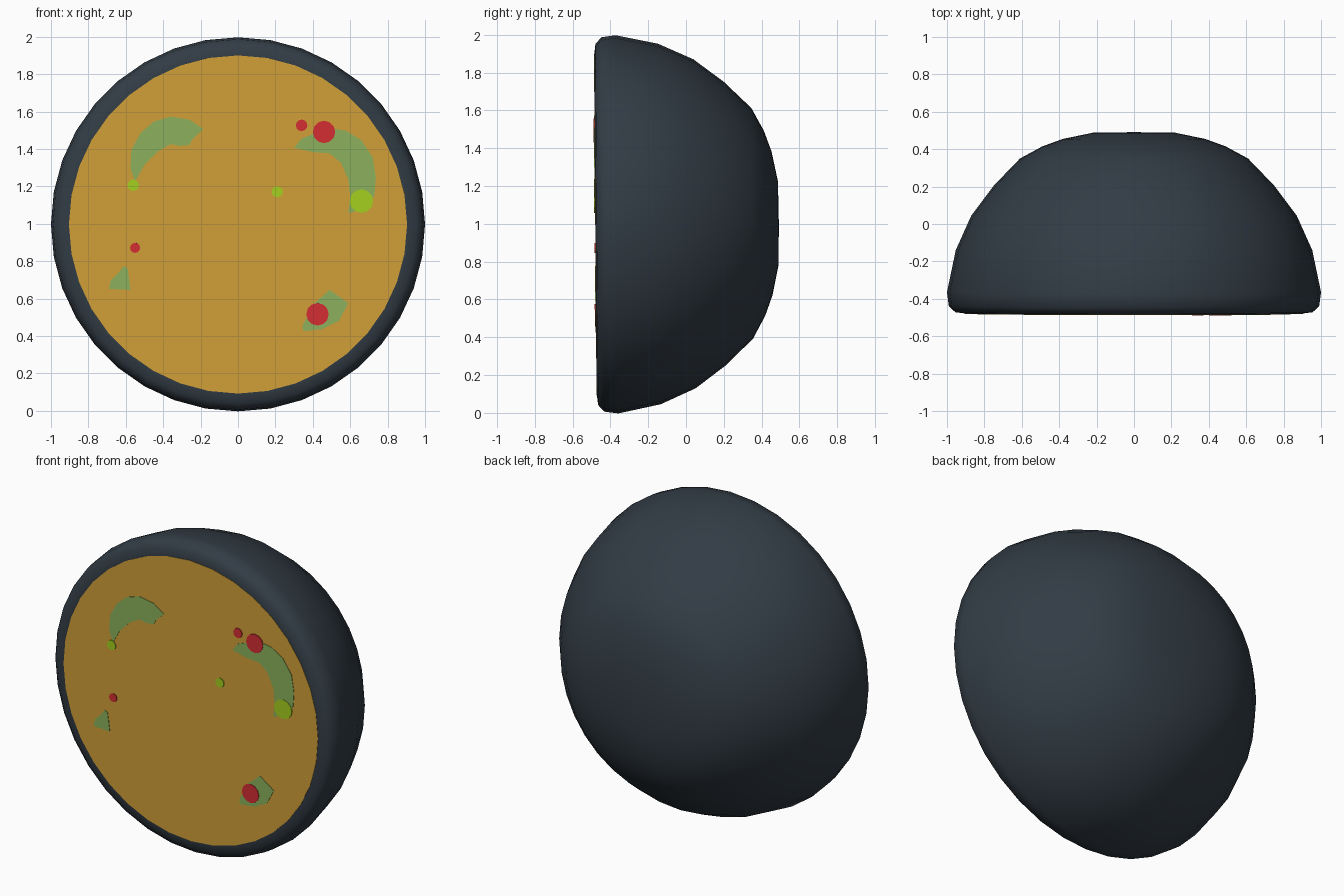
import bpy, bmesh, math
from mathutils import Matrix, Vector

if "Cube" in bpy.data.objects:
    bpy.data.objects.remove(bpy.data.objects["Cube"])

SIDES = 36
FRONT = -0.478
# bowl axis runs along y, raised to z = 1, with a very slight forward lean
PLACE = Matrix.Translation((0, 0, 1)) @ Matrix.Rotation(0.0075, 4, 'X')


def srgb(c):
    c /= 255
    return c / 12.92 if c <= 0.04045 else ((c + 0.055) / 1.055) ** 2.4


def material(name, r, g, b):
    m = bpy.data.materials.new(name)
    m.diffuse_color = (srgb(r), srgb(g), srgb(b), 1)
    m.use_nodes = True
    m.node_tree.nodes["Principled BSDF"].inputs["Base Color"].default_value = m.diffuse_color
    return m


slate = material("dark_slate", 50, 60, 69)
amber = material("amber", 210, 160, 56)
leaf = material("leaf_green", 140, 178, 92)
red = material("red", 212, 46, 50)
lime = material("lime", 165, 208, 32)


def finish(name, bm, mat, smooth=False):
    bmesh.ops.recalc_face_normals(bm, faces=bm.faces)
    bm.transform(PLACE)
    for f in bm.faces:
        f.smooth = smooth
    me = bpy.data.meshes.new(name)
    bm.to_mesh(me)
    bm.free()
    me.materials.append(mat)
    ob = bpy.data.objects.new(name, me)
    bpy.context.collection.objects.link(ob)
    return ob


def plate(name, outline, lift, mat):
    """Thin flat plate on the front, outline in (x, z) relative to the axis."""
    bm = bmesh.new()
    face = bm.faces.new([bm.verts.new((x, FRONT - lift, z)) for x, z in outline])
    ext = bmesh.ops.extrude_face_region(bm, geom=[face], use_keep_orig=True)
    verts = [v for v in ext["geom"] if isinstance(v, bmesh.types.BMVert)]
    bmesh.ops.translate(bm, verts=verts, vec=Vector((0, lift + 0.001, 0)))
    return finish(name, bm, mat)


def circle(cx, cz, r, n):
    return [(cx + r * math.sin(math.tau * i / n), cz + r * math.cos(math.tau * i / n))
            for i in range(n)]


# bowl: lathed profile (radius, y) from the back pole to the front lip
profile = [(0.22, 0.488), (0.38, 0.455), (0.49, 0.415), (0.61, 0.35), (0.75, 0.205),
           (0.87, 0.045), (0.953, -0.14), (1.0, -0.365), (0.99, -0.44), (0.955, -0.472),
           (0.904, FRONT)]
bm = bmesh.new()
rings = [[bm.verts.new((x, y, z)) for x, z in circle(0, 0, r, SIDES)] for r, y in profile]
pole = bm.verts.new((0, 0.491, 0))
for i in range(SIDES):
    j = (i + 1) % SIDES
    bm.faces.new((pole, rings[0][i], rings[0][j]))
    for a, b in zip(rings, rings[1:]):
        bm.faces.new((a[i], b[i], b[j], a[j]))
bm.faces.new(rings[-1])
finish("bowl", bm, slate, smooth=True)

# filling that covers the mouth of the bowl
plate("filling", circle(0, 0, 0.904, SIDES), 0.002, amber)

# green leaf pieces, outlines as (x, z) in world units
leaves = {
    "leaf_upper_left": [(-.55, 1.23), (-.575, 1.3), (-.57, 1.4), (-.52, 1.49), (-.45, 1.55),
                        (-.36, 1.577), (-.26, 1.56), (-.185, 1.51), (-.24, 1.46), (-.26, 1.425),
                        (-.31, 1.42), (-.36, 1.43), (-.43, 1.39), (-.5, 1.32)],
    "leaf_upper_right": [(.30, 1.41), (.34, 1.46), (.42, 1.49), (.5, 1.515), (.58, 1.5),
                         (.66, 1.45), (.72, 1.36), (.737, 1.25), (.73, 1.16), (.69, 1.09),
                         (.59, 1.06), (.60, 1.15), (.59, 1.24), (.55, 1.33), (.49, 1.38),
                         (.4, 1.387)],
    "leaf_lower_left": [(-.69, .655), (-.68, .70), (-.64, .74), (-.61, .78), (-.59, .765),
                        (-.575, .65)],
    "leaf_lower_right": [(.345, .46), (.35, .43), (.45, .44), (.54, .485), (.59, .58),
                         (.49, .65), (.41, .58)],
}
for name, pts in leaves.items():
    plate(name, [(x, z - 1) for x, z in pts], 0.005, leaf)

# round garnish dots (x, z, radius)
dots = {
    "red_dot": (red, [(.46, 1.495, .06), (.34, 1.53, .031), (-.55, .875, .027), (.425, .52, .06)]),
    "lime_dot": (lime, [(.66, 1.125, .063), (.21, 1.175, .03), (-.56, 1.21, .031)]),
}
for name, (mat, spots) in dots.items():
    for x, z, r in spots:
        plate(name, circle(x, z - 1, r, 12), 0.008, mat)
